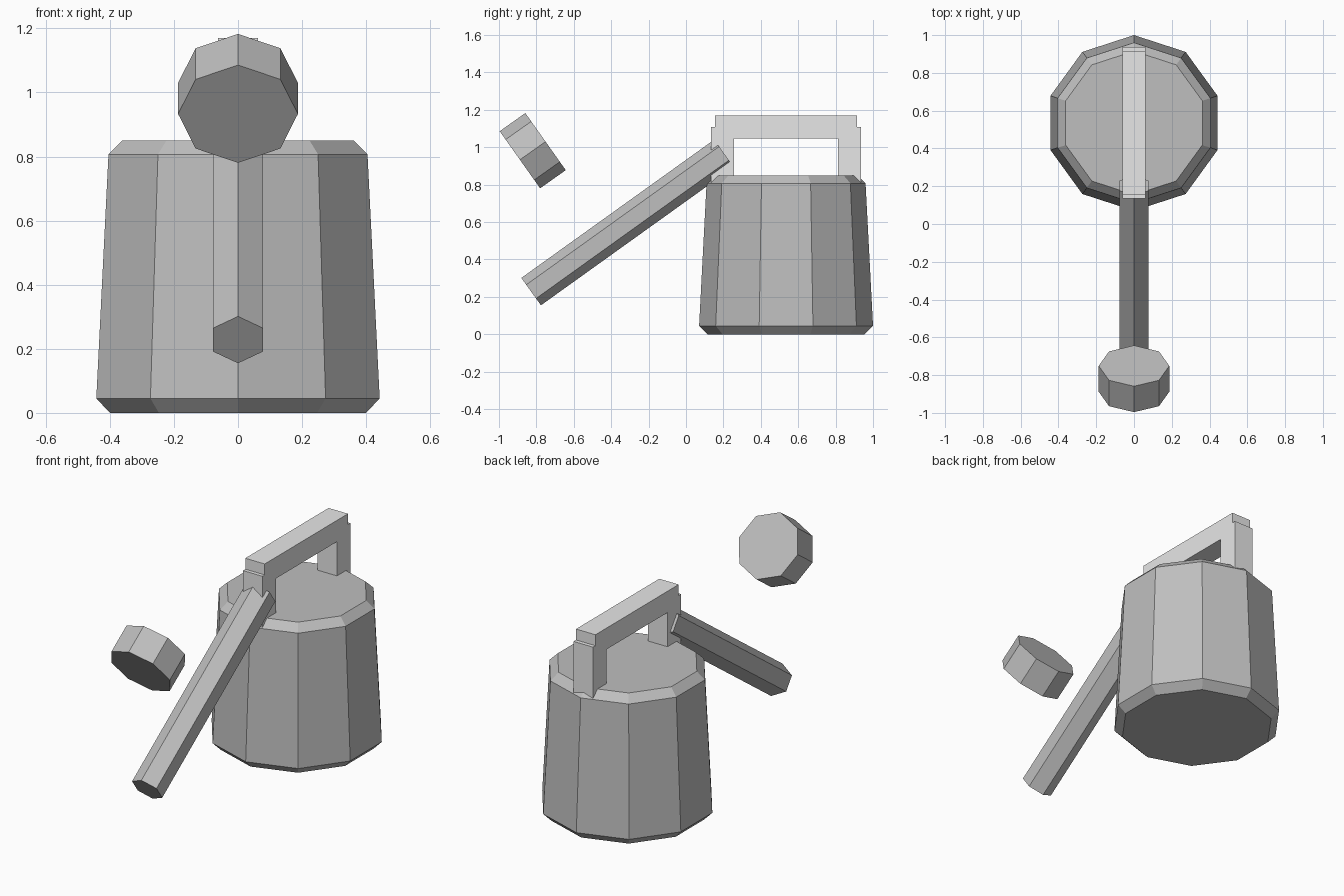
import bpy
from math import pi, cos, sin
from mathutils import Vector

cube = bpy.data.objects.get("Cube")
if cube:
    bpy.data.objects.remove(cube)


def material(name, value):
    mat = bpy.data.materials.new(name)
    mat.use_nodes = True
    color = (value, value, value, 1)
    mat.diffuse_color = color
    mat.node_tree.nodes["Principled BSDF"].inputs["Base Color"].default_value = color
    return mat


grey = material("grey metal", 0.52)
light_grey = material("light grey handle", 0.8)


def add_mesh(name, verts, faces, mat):
    mesh = bpy.data.meshes.new(name)
    mesh.from_pydata(verts, [], faces)
    mesh.materials.append(mat)
    obj = bpy.data.objects.new(name, mesh)
    bpy.context.collection.objects.link(obj)
    return obj


def loft(name, rings, sides, axis, mat):
    """Join regular polygons given as (centre, radius), set across an axis in the yz plane."""
    side = Vector((1, 0, 0))
    up = Vector(axis).normalized().cross(side)
    verts = []
    for centre, radius in rings:
        for i in range(sides):
            a = pi / 2 + 2 * pi * i / sides
            verts.append(Vector(centre) + radius * (cos(a) * side + sin(a) * up))
    faces = [list(range(sides))[::-1],
             [len(verts) - sides + i for i in range(sides)]]
    for r in range(len(rings) - 1):
        for i in range(sides):
            j = (i + 1) % sides
            a, b = r * sides, (r + 1) * sides
            faces.append([a + i, a + j, b + j, b + i])
    return add_mesh(name, verts, faces, mat)


# Tapered ten-sided body with chamfered rims
body_profile = [(0, 0.42), (0.045, 0.465), (0.807, 0.425), (0.85, 0.38)]
loft("body", [((0, 0.535, z), r) for z, r in body_profile], 10, (0, 0, 1), grey)

# Slanted six-sided spout
spout_start, spout_end = Vector((0, -0.828, 0.228)), Vector((0, 0.203, 0.967))
slope = spout_end - spout_start
loft("spout", [(spout_start, 0.09), (spout_end, 0.09)], 6, slope, grey)

# Eight-sided sprinkler head, separate from the spout
head_front, head_back = Vector((0, -0.888, 0.933)), Vector((0, -0.751, 1.03))
loft("sprinkler_head", [(head_front, 0.187), (head_back, 0.187)], 8,
     head_back - head_front, grey)

# Handle: stepped arch outline in the yz plane, extruded across x
outline = [(0.134, 0.78), (0.257, 0.78), (0.257, 1.047), (0.813, 1.047),
           (0.813, 0.78), (0.936, 0.78), (0.936, 1.107), (0.914, 1.107),
           (0.914, 1.17), (0.155, 1.17), (0.155, 1.107), (0.134, 1.107)]
n = len(outline)
half = 0.062
verts = [(x, y, z) for x in (-half, half) for y, z in outline]
faces = [list(range(n))[::-1], list(range(n, 2 * n))]
faces += [[i, (i + 1) % n, n + (i + 1) % n, n + i] for i in range(n)]
add_mesh("handle", verts, faces, light_grey)
